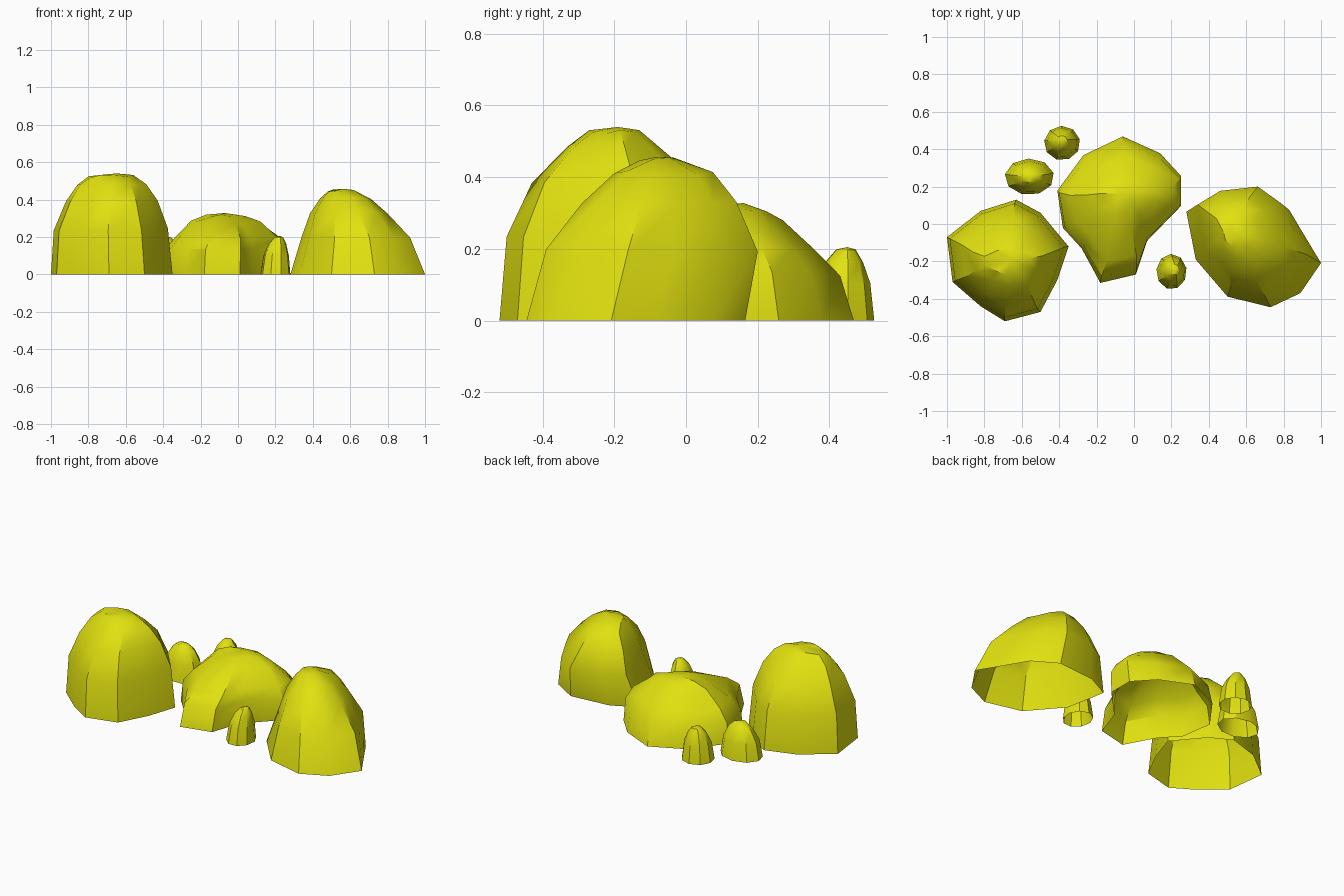
import bpy, bmesh, math, random

if "Cube" in bpy.data.objects:
    bpy.data.objects.remove(bpy.data.objects["Cube"])

random.seed(4)
yellow = bpy.data.materials.new("mossy yellow")
yellow.diffuse_color = (0.75, 0.75, 0.005, 1)
yellow.use_nodes = True
yellow.node_tree.nodes["Principled BSDF"].inputs["Base Color"].default_value = yellow.diffuse_color


def rock(name, outline, rings, top, jitter=0.008):
    """Open-bottomed boulder: the outline is refitted to each ring's
    extents (z, x0, x1, y0, y1) and the rings are closed by a top point."""
    xs, ys = [p[0] for p in outline], [p[1] for p in outline]
    ax, ay = min(xs), min(ys)
    w, d = max(xs) - ax, max(ys) - ay
    bm = bmesh.new()
    loops = []
    for i, (z, x0, x1, y0, y1) in enumerate(rings):
        loop = []
        for x, y in outline:
            j = random.uniform(-jitter, jitter) if i else 0
            loop.append(bm.verts.new((x0 + (x - ax) / w * (x1 - x0),
                                      y0 + (y - ay) / d * (y1 - y0), z + j)))
        loops.append(loop)
    n = len(outline)
    for a, b in zip(loops, loops[1:]):
        for k in range(n):
            m = (k + 1) % n
            bm.faces.new((a[k], a[m], b[m], b[k]))
    peak = bm.verts.new(top)
    for k in range(n):
        bm.faces.new((loops[-1][k], loops[-1][(k + 1) % n], peak))
    bmesh.ops.recalc_face_normals(bm, faces=bm.faces)
    # make sure the shell faces outward
    if sum(f.normal.z * f.calc_area() for f in bm.faces) < 0:
        bmesh.ops.reverse_faces(bm, faces=bm.faces)
    me = bpy.data.meshes.new(name)
    bm.to_mesh(me)
    bm.free()
    me.materials.append(yellow)
    ob = bpy.data.objects.new(name, me)
    bpy.context.collection.objects.link(ob)
    bpy.ops.object.select_all(action='DESELECT')
    ob.select_set(True)
    bpy.context.view_layer.objects.active = ob
    bpy.ops.object.shade_smooth_by_angle(angle=math.radians(35))


# Tall boulder on the left
rock("left_boulder",
     [(-1, -.07), (-.97, -.31), (-.82, -.44), (-.69, -.52), (-.5, -.47),
      (-.41, -.3), (-.35, -.12), (-.5, .06), (-.63, .13), (-.82, .07)],
     [(0, -1, -.35, -.52, .13), (.24, -.985, -.375, -.5, .11),
      (.39, -.92, -.43, -.43, .03), (.48, -.86, -.49, -.33, -.07),
      (.525, -.8, -.56, -.27, -.13)],
     (-.65, -.19, .54))

# Boulder on the right
rock("right_boulder",
     [(.28, .10), (.33, -.17), (.5, -.38), (.73, -.44), (.89, -.36),
      (1, -.19), (.92, -.05), (.83, .11), (.68, .205), (.43, .18)],
     [(0, .28, 1, -.445, .165), (.2, .34, .92, -.39, .2),
      (.33, .385, .8, -.29, .14), (.41, .44, .71, -.2, .075),
      (.447, .48, .62, -.13, -.03)],
     (.57, -.08, .457))

# Low boulder in the middle, with a lobe toward the front
rock("middle_boulder",
     [(-.41, .18), (-.38, -.02), (-.28, -.13), (-.18, -.315), (.01, -.27),
      (.07, -.09), (.25, .10), (.25, .26), (.14, .38), (-.06, .47), (-.27, .37)],
     [(0, -.41, .25, -.315, .468), (.13, -.4, .25, -.28, .43),
      (.2, -.34, .215, -.2, .36), (.28, -.25, .12, -.04, .27),
      (.312, -.17, .04, .06, .225)],
     (-.07, .16, .328))


# Small pebbles: tapered stones with an off-centre rounded tip
def pebble(name, x0, x1, y0, y1, h, tx, ty, sides=9):
    outline = [(math.cos(a), math.sin(a)) for a in
               (math.tau * (k + .3) / sides for k in range(sides))]

    def ring(z, s):
        t = 1 - s
        return (z * h, x0 + (tx - x0) * t, x1 + (tx - x1) * t,
                y0 + (ty - y0) * t, y1 + (ty - y1) * t)
    rock(name, outline,
         [ring(0, 1), ring(.5, .85), ring(.8, .58), ring(.96, .3)],
         (tx, ty, h), .003)


pebble("front_pebble", .12, .28, -.345, -.16, .205, .225, -.24)
pebble("left_pebble", -.69, -.43, .16, .35, .21, -.55, .25)
pebble("back_pebble", -.48, -.29, .345, .525, .205, -.385, .45)
